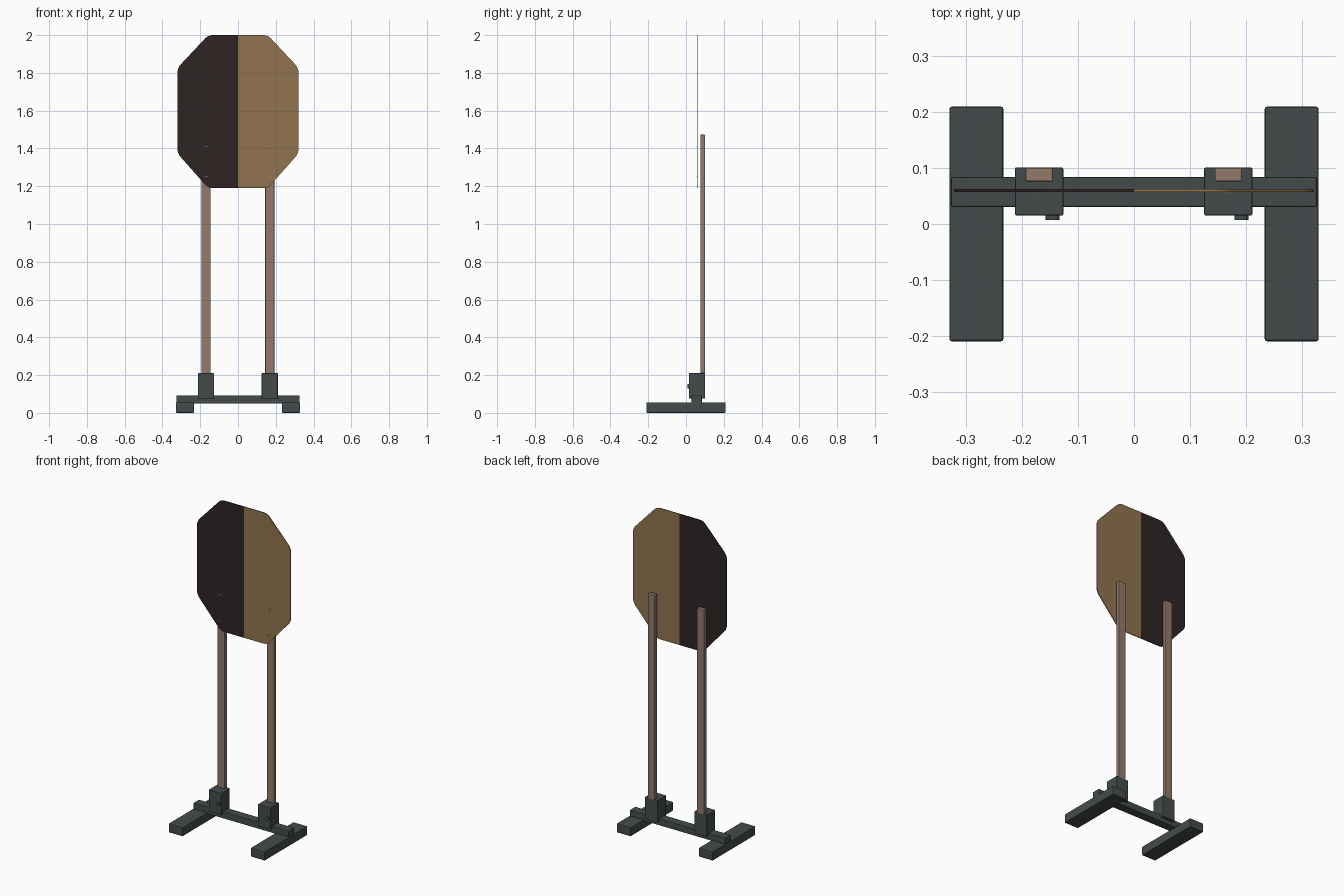
import bpy, bmesh, math
from mathutils import Matrix, Vector

if "Cube" in bpy.data.objects:
    bpy.data.objects.remove(bpy.data.objects["Cube"])


def material(name, rgb):
    # sRGB 0-255 to linear
    lin = [((c / 255 + 0.055) / 1.055) ** 2.4 for c in rgb]
    m = bpy.data.materials.new(name)
    m.diffuse_color = (*lin, 1)
    m.use_nodes = True
    m.node_tree.nodes["Principled BSDF"].inputs["Base Color"].default_value = m.diffuse_color
    return m


DARK = material("dark brown", (46, 36, 36))
TAN = material("cardboard tan", (146, 116, 78))
WOOD = material("post wood", (147, 122, 106))
STEEL = material("grey steel", (68, 75, 75))


def finish(name, bm, *mats):
    bmesh.ops.recalc_face_normals(bm, faces=bm.faces)
    me = bpy.data.meshes.new(name)
    bm.to_mesh(me)
    bm.free()
    for m in mats:
        me.materials.append(m)
    ob = bpy.data.objects.new(name, me)
    bpy.context.collection.objects.link(ob)
    return ob


def box(name, lo, hi, mat, bevel=0.0):
    lo, hi = Vector(lo), Vector(hi)
    bm = bmesh.new()
    bmesh.ops.create_cube(bm, size=1, matrix=Matrix.Translation((lo + hi) / 2)
                          @ Matrix.Diagonal((*(hi - lo), 1)))
    if bevel:
        bmesh.ops.bevel(bm, geom=bm.edges[:], offset=bevel, segments=2,
                        profile=0.5, affect='EDGES')
    return finish(name, bm, mat)


# Base: two feet and a crossbar
for side, x in (("left", -0.281), ("right", 0.281)):
    box(f"{side}_foot", (x - 0.048, -0.209, 0), (x + 0.048, 0.209, 0.055), STEEL, 0.004)
box("crossbar", (-0.326, 0.03, 0.05), (0.326, 0.084, 0.092), STEEL, 0.003)

# Sockets, clamp screws, posts and staples
for side, x in (("left", -0.169), ("right", 0.168)):
    box(f"{side}_socket", (x - 0.043, 0.015, 0.075), (x + 0.043, 0.101, 0.21), STEEL, 0.003)
    box(f"{side}_post", (x - 0.024, 0.076, 0.095), (x + 0.024, 0.1, 1.473), WOOD, 0.002)
    bm = bmesh.new()
    bmesh.ops.create_cone(bm, cap_ends=True, segments=20, radius1=0.0125,
                          radius2=0.0125, depth=0.012,
                          matrix=Matrix.Translation((x + 0.024, 0.0135, 0.141))
                          @ Matrix.Rotation(math.pi / 2, 4, 'X'))
    finish(f"{side}_clamp_screw", bm, STEEL)
    for i, z in enumerate((1.25, 1.412)):
        box(f"{side}_staple_{i}", (x - 0.01, 0.0555, z - 0.002),
            (x + 0.01, 0.058, z + 0.002), WOOD)

# Target board: rounded octagon, split in two colours at x = 0
pts = [(-0.158, 1.19), (0.158, 1.19), (0.32, 1.373), (0.32, 1.827),
       (0.158, 2.0), (-0.158, 2.0), (-0.32, 1.827), (-0.32, 1.373)]
bm = bmesh.new()
bm.faces.new([bm.verts.new((x, 0.057, z)) for x, z in pts])
bmesh.ops.bevel(bm, geom=bm.verts[:], offset=0.022, segments=4, profile=0.5,
                affect='VERTICES')
bmesh.ops.bisect_plane(bm, geom=bm.verts[:] + bm.edges[:] + bm.faces[:],
                       plane_co=(0, 0, 0), plane_no=(1, 0, 0))
ext = bmesh.ops.extrude_face_region(bm, geom=bm.faces[:], use_keep_orig=True)
bmesh.ops.translate(bm, vec=(0, 0.005, 0),
                    verts=[g for g in ext["geom"] if isinstance(g, bmesh.types.BMVert)])
for f in bm.faces:
    f.material_index = 1 if f.calc_center_median().x > 0 else 0
finish("target_board", bm, DARK, TAN)
